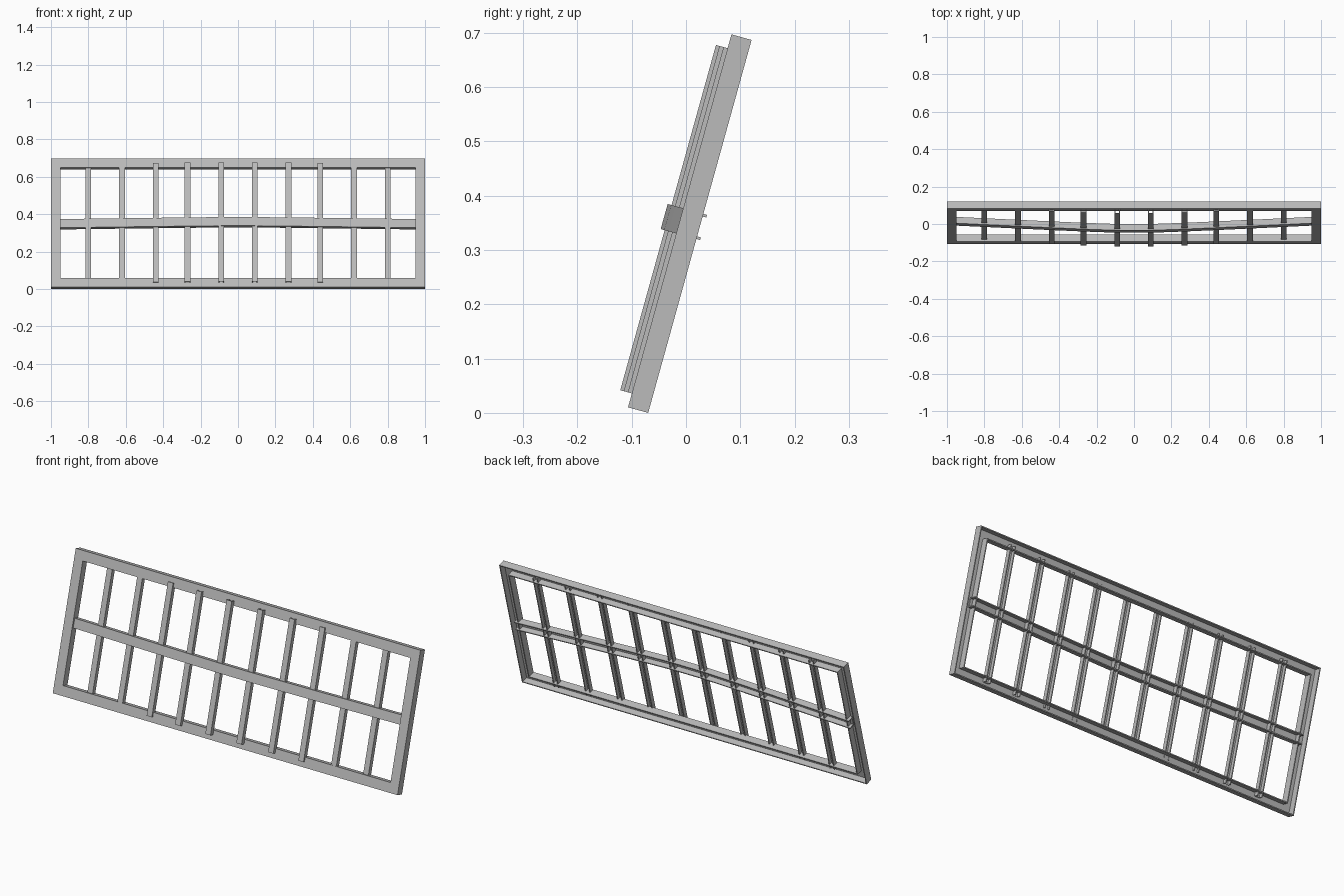
import bpy, bmesh, math
from mathutils import Matrix, Vector

cube = bpy.data.objects.get("Cube")
if cube:
    bpy.data.objects.remove(cube)

TILT = math.radians(15.5)
LENGTH, DEPTH, RAIL = 0.713, 0.0385, 0.05
WALL = 0.005
MID = LENGTH / 2

# Panel space: x across, y into the panel, z up its slope
place = (Matrix.Translation((0, -0.1068, DEPTH * math.sin(TILT)))
         @ Matrix.Rotation(-TILT, 4, 'X'))

steel = bpy.data.materials.new("grey steel")
steel.use_nodes = True
grey = (0.5, 0.5, 0.5, 1)
steel.diffuse_color = grey
steel.node_tree.nodes["Principled BSDF"].inputs["Base Color"].default_value = grey


def channel(width, depth):
    """U section, open at the back: (across, deep) points."""
    w, t = width, WALL
    return [(0, 0), (w, 0), (w, depth), (w - t, depth),
            (w - t, t), (t, t), (t, depth), (0, depth)]


def sweep(name, rings, closed=False):
    """Skin a list of matching point rings."""
    bm = bmesh.new()
    loops = [[bm.verts.new(p) for p in ring] for ring in rings]
    pairs = list(zip(loops, loops[1:]))
    if closed:
        pairs.append((loops[-1], loops[0]))
    else:
        bm.faces.new(loops[0])
        bm.faces.new(loops[-1])
    for a, b in pairs:
        for i in range(len(a)):
            j = (i + 1) % len(a)
            bm.faces.new((a[i], a[j], b[j], b[i]))
    bmesh.ops.recalc_face_normals(bm, faces=bm.faces)
    bm.transform(place)
    mesh = bpy.data.meshes.new(name)
    bm.to_mesh(mesh)
    bm.free()
    mesh.materials.append(steel)
    obj = bpy.data.objects.new(name, mesh)
    bpy.context.collection.objects.link(obj)
    return obj


def bow(x):
    """Depth of the bowed brace's front at x."""
    return -0.0385 + 0.05 * math.hypot(x, 0.15)


# Outer frame: mitred channel running round the four corners
section = channel(RAIL, DEPTH)
corners = [(-1, -1), (1, -1), (1, 1), (-1, 1)]
sweep("outer_frame",
      [[Vector((sx * (1 - a), d, MID + sz * (MID - a))) for a, d in section]
       for sx, sz in corners], closed=True)

# Bowed horizontal brace, ends tucked into the side channels
BRACE = 0.048
section = channel(BRACE, 0.035)
stations = [-0.97, -0.8, -0.62, -0.44, -0.27, -0.09, 0.09, 0.27, 0.44, 0.62, 0.8, 0.97]
sweep("cross_brace",
      [[Vector((x, bow(x) + d, MID - BRACE / 2 + a)) for a, d in section]
       for x in stations])

# Upright bars, following the bow just behind the brace
BAR, HALF = 0.03, 0.33
section = channel(BAR, 0.023)
for number, x in enumerate(stations[1:-1], 1):
    sweep(f"upright_bar_{number}",
          [[Vector((x - BAR / 2 + a, bow(x) + 0.0075 + d, MID + end)) for a, d in section]
           for end in (-HALF, HALF)])
